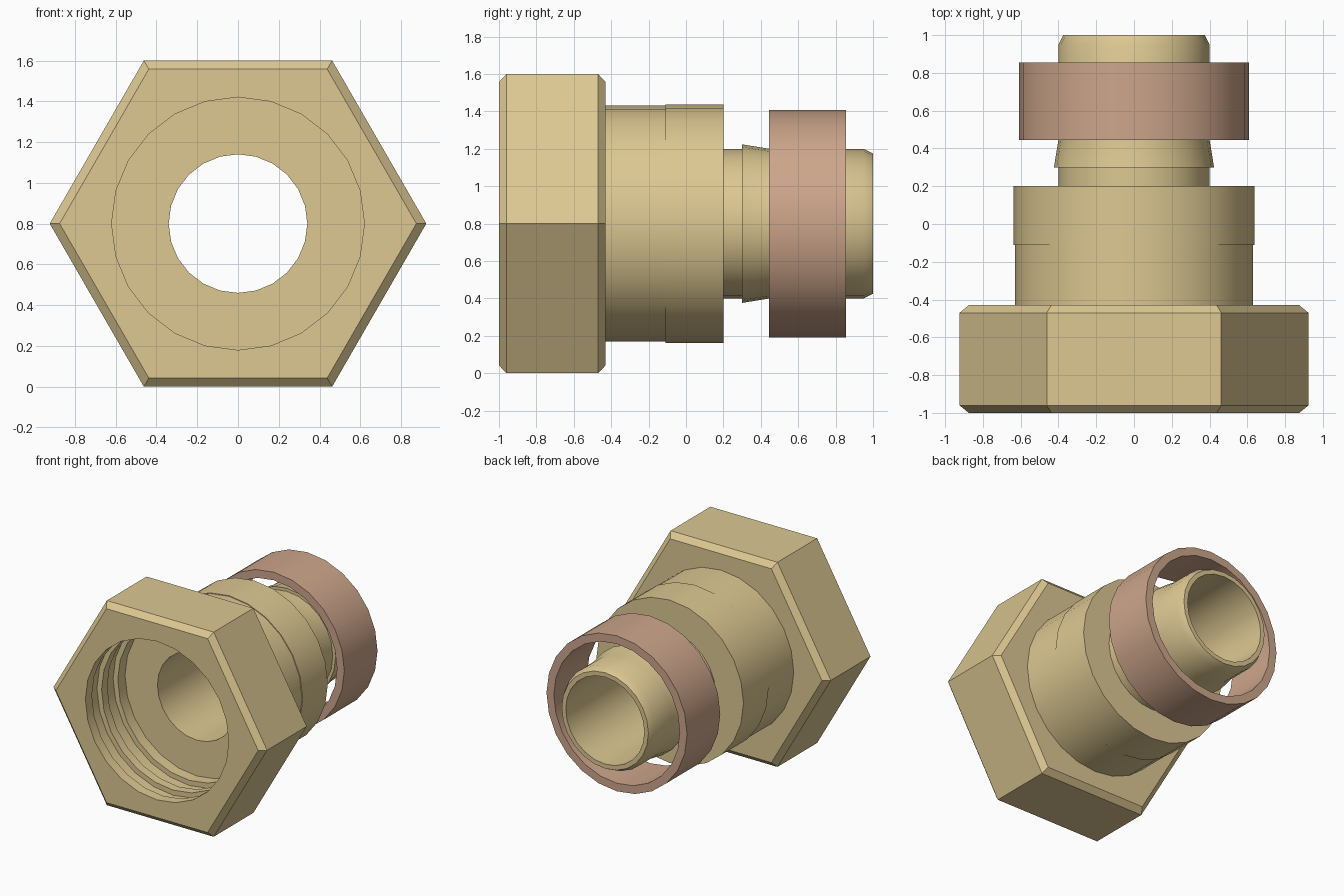
import bpy, bmesh, math

if "Cube" in bpy.data.objects:
    bpy.data.objects.remove(bpy.data.objects["Cube"])

SIDES = 24
AXIS_Z = 0.80


def material(name, rgb):
    m = bpy.data.materials.new(name)
    m.diffuse_color = (*rgb, 1.0)
    m.use_nodes = True
    m.node_tree.nodes["Principled BSDF"].inputs["Base Color"].default_value = m.diffuse_color
    return m


def radius_at(angle, r, hexagon):
    """Round section, or hexagon with corner radius r and corners on +-x."""
    if not hexagon:
        return r
    off = (angle % (math.pi / 3)) - math.pi / 6
    return r * math.cos(math.pi / 6) / math.cos(off)


def turned_part(name, profile, mat):
    """Sweep a closed profile of (y, radius, is_hexagon) around the y axis."""
    bm = bmesh.new()
    rings = []
    for y, r, hexagon in profile:
        ring = []
        for i in range(SIDES):
            a = 2 * math.pi * i / SIDES
            # the tiny nudge keeps corner angles on the right side of the modulo
            rr = radius_at(a + 1e-9, r, hexagon)
            ring.append(bm.verts.new((rr * math.cos(a), y, AXIS_Z + rr * math.sin(a))))
        rings.append(ring)
    for k, ring in enumerate(rings):
        nxt = rings[(k + 1) % len(rings)]
        for i in range(SIDES):
            j = (i + 1) % SIDES
            bm.faces.new((ring[i], ring[j], nxt[j], nxt[i]))
    bmesh.ops.recalc_face_normals(bm, faces=bm.faces)
    mesh = bpy.data.meshes.new(name)
    bm.to_mesh(mesh)
    bm.free()
    obj = bpy.data.objects.new(name, mesh)
    bpy.context.collection.objects.link(obj)
    mesh.materials.append(mat)
    bpy.ops.object.select_all(action='DESELECT')
    obj.select_set(True)
    bpy.context.view_layer.objects.active = obj
    bpy.ops.object.shade_smooth_by_angle(angle=math.radians(30))
    return obj


def round_pts(*pts):
    return [(y, r, False) for y, r in pts]


brass = material("brass", (0.72, 0.58, 0.29))
copper = material("copper", (0.61, 0.38, 0.26))

# hexagonal head with chamfered front and back edges
hex_head = [(y, r, True) for y, r in
            ((-0.43, 0.875), (-0.47, 0.9237), (-0.96, 0.9237), (-1.0, 0.875))]

# grooved socket in the head
socket = round_pts((-1.0, 0.62), (-0.92, 0.62), (-0.92, 0.66), (-0.80, 0.66),
                   (-0.80, 0.62), (-0.73, 0.62), (-0.73, 0.66), (-0.60, 0.66),
                   (-0.60, 0.62), (-0.51, 0.62))

# through bore and chamfered tube end
bore = round_pts((-0.51, 0.34), (1.0, 0.34), (1.0, 0.375), (0.95, 0.40))

# barbs on the tube, the second one under the ring
barbs = []
for y in (0.60, 0.30):
    barbs += round_pts((y + 0.145, 0.40), (y, 0.424), (y, 0.40))

# shoulder behind the head
shoulder = round_pts((0.20, 0.40), (0.20, 0.637), (-0.11, 0.637),
                     (-0.11, 0.631), (-0.43, 0.631))

turned_part("hex_barb_fitting", hex_head + socket + bore + barbs + shoulder, brass)

# loose crimp ring around the barbed tube
turned_part("crimp_ring", round_pts((0.445, 0.545), (0.445, 0.608),
                                    (0.855, 0.608), (0.855, 0.545)), copper)
